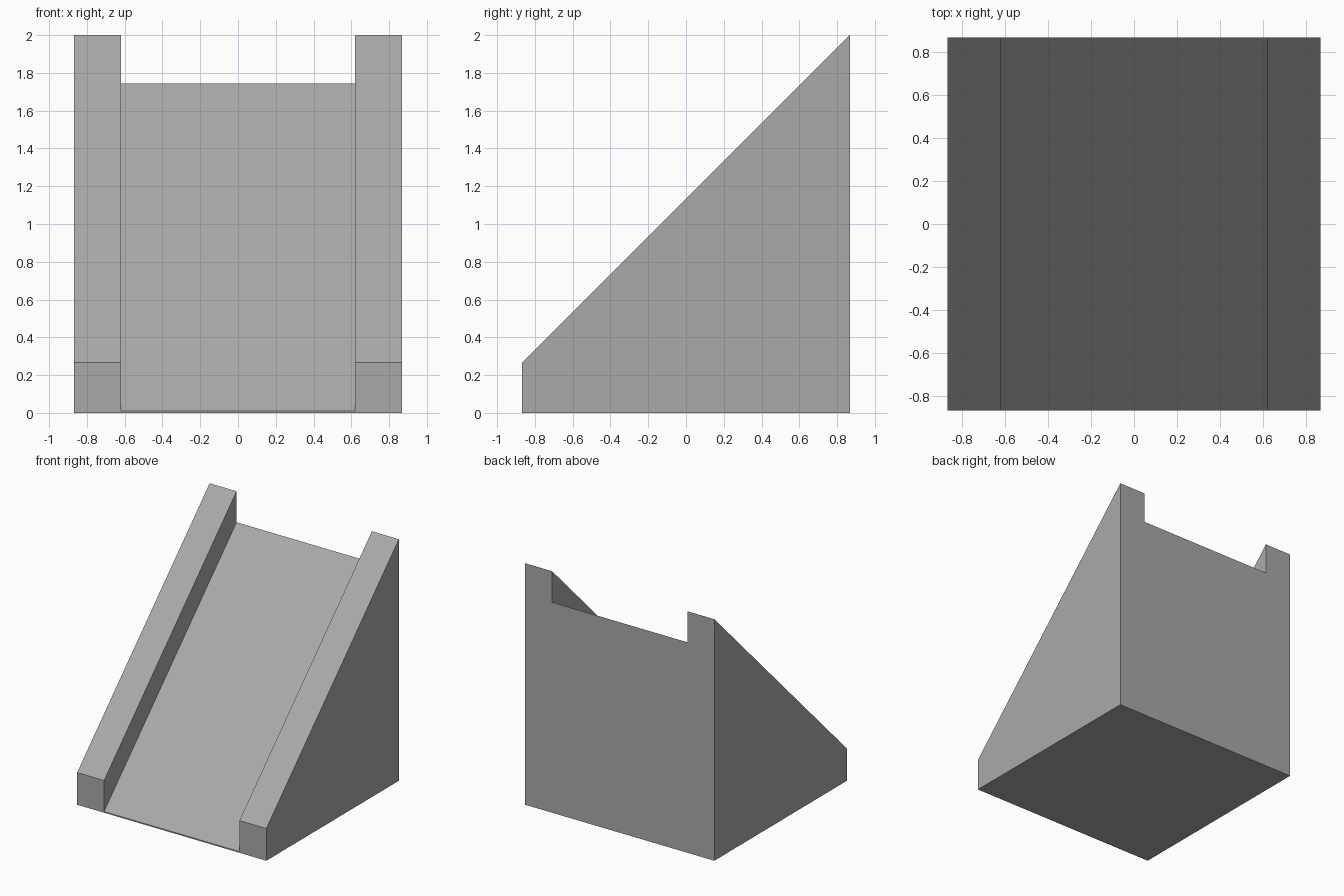
import bpy
import bmesh

cube = bpy.data.objects.get("Cube")
if cube:
    bpy.data.objects.remove(cube, do_unlink=True)

HALF = 0.867      # half of the width and depth
INNER = 0.62      # inner face of each rail
RAIL = 0.267      # rail height at the front
LIP = 0.01        # ramp height at the front
RISE = 2 - RAIL   # climb from front to back

grey = bpy.data.materials.new("plain grey")
grey.use_nodes = True
colour = (0.4, 0.4, 0.4, 1)
grey.diffuse_color = colour
grey.node_tree.nodes["Principled BSDF"].inputs["Base Color"].default_value = colour

# U-shaped cross-section: right half, then its mirror
half = [(HALF, 0), (HALF, RAIL), (INNER, RAIL), (INNER, LIP)]
section = half + [(-x, z) for x, z in reversed(half)]

# Sloping ramp with two side rails, swept up from front to back
bm = bmesh.new()
front = [bm.verts.new((x, -HALF, z)) for x, z in section]
back = [bm.verts.new((x, HALF, z + RISE if z > 0 else 0)) for x, z in section]
bm.faces.new(front)
bm.faces.new(list(reversed(back)))
for i in range(len(section)):
    j = (i + 1) % len(section)
    bm.faces.new((front[i], back[i], back[j], front[j]))
bmesh.ops.recalc_face_normals(bm, faces=bm.faces)

mesh = bpy.data.meshes.new("railed_ramp")
bm.to_mesh(mesh)
bm.free()
mesh.materials.append(grey)
bpy.context.collection.objects.link(bpy.data.objects.new("railed_ramp", mesh))
